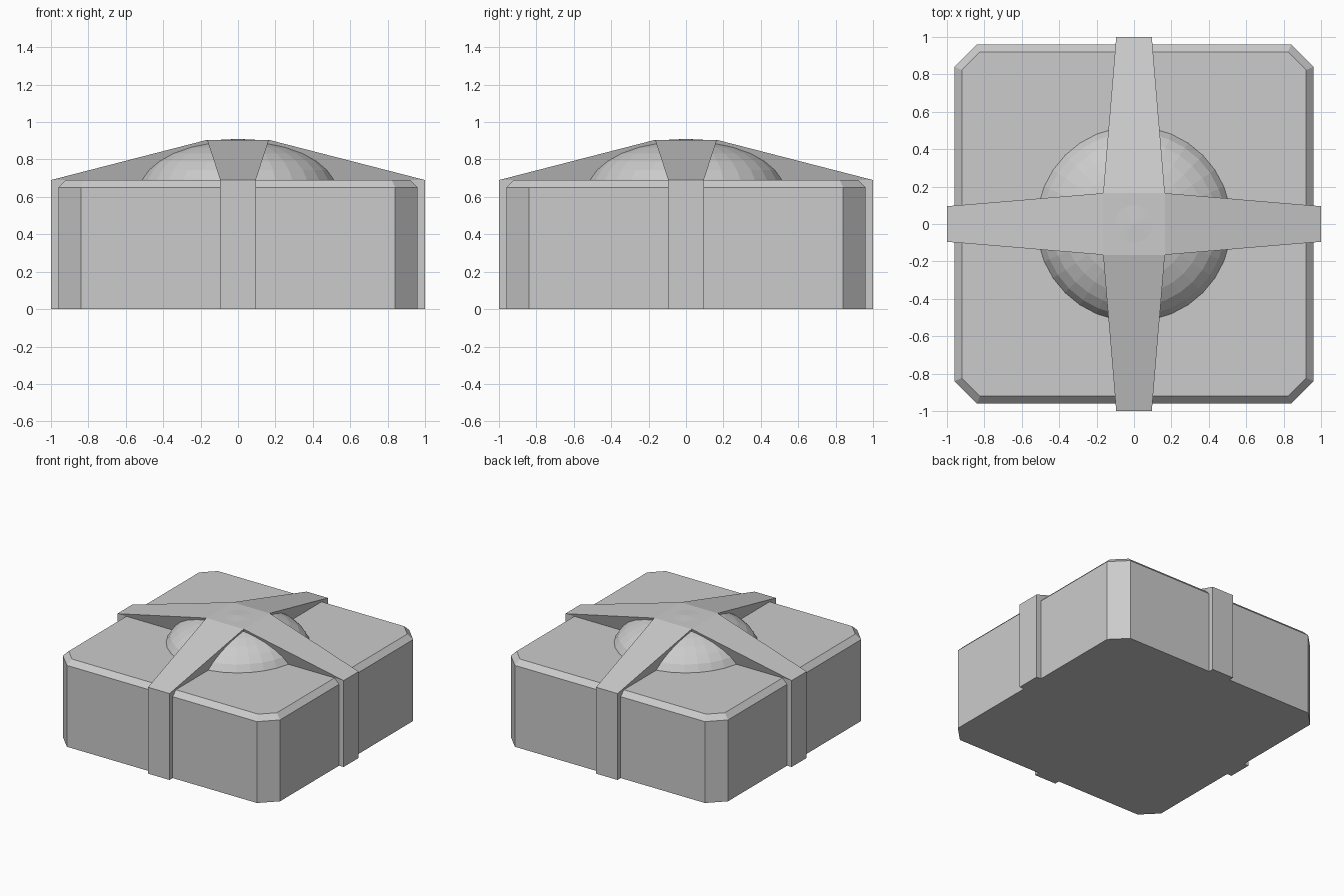
import bpy, bmesh, math
from mathutils import Matrix

if "Cube" in bpy.data.objects:
    bpy.data.objects.remove(bpy.data.objects["Cube"])


def finish(name, bm):
    bmesh.ops.recalc_face_normals(bm, faces=bm.faces)
    me = bpy.data.meshes.new(name)
    bm.to_mesh(me)
    bm.free()
    ob = bpy.data.objects.new(name, me)
    bpy.context.collection.objects.link(ob)
    return ob


def spin4(points):
    """Repeat a quarter outline four times around z."""
    out = []
    for c, s in ((1, 0), (0, 1), (-1, 0), (0, -1)):
        out += [(x * c - y * s, x * s + y * c) for x, y in points]
    return out


def loop(bm, pts, z):
    return [bm.verts.new((x, y, z)) for x, y in pts]


def bridge(bm, a, b):
    n = len(a)
    for i in range(n):
        j = (i + 1) % n
        bm.faces.new((a[i], a[j], b[j], b[i]))


# Box body with cut corners and a chamfered top rim
bm = bmesh.new()
loops = [loop(bm, spin4([(r, -e), (r, e)]), z)
         for r, e, z in ((0.96, 0.84, 0), (0.96, 0.84, 0.65), (0.92, 0.823, 0.69))]
bridge(bm, loops[0], loops[1])
bridge(bm, loops[1], loops[2])
bm.faces.new(loops[0])
bm.faces.new(loops[2])
finish("box_body", bm)

# Flattened dome on the lid
bm = bmesh.new()
bmesh.ops.create_uvsphere(bm, u_segments=32, v_segments=16, radius=1)
bmesh.ops.delete(bm, geom=[v for v in bm.verts if v.co.z < -0.01], context='VERTS')
bmesh.ops.transform(bm, verts=bm.verts,
                    matrix=Matrix.Translation((0, 0, 0.64)) @ Matrix.Diagonal((0.53, 0.53, 0.27, 1)))
finish("lid_dome", bm)

# Crossed straps: posts down each side, arms flaring up to a raised square
bm = bmesh.new()
w, c = 0.095, 0.165
cross = spin4([(1, -w), (1, w), (w, w)])
low, mid = loop(bm, cross, 0), loop(bm, cross, 0.69)
top = loop(bm, spin4([(c, c)]), 0.905)
bridge(bm, low, mid)
bm.faces.new(low)
bm.faces.new(top)
for k in range(4):
    a, b, inner = mid[3 * k:3 * k + 3]
    prev_inner = mid[3 * k - 1]
    bm.faces.new((a, b, top[k], top[k - 1]))
    bm.faces.new((b, inner, top[k]))
    bm.faces.new((prev_inner, a, top[k - 1]))
finish("cross_straps", bm)
